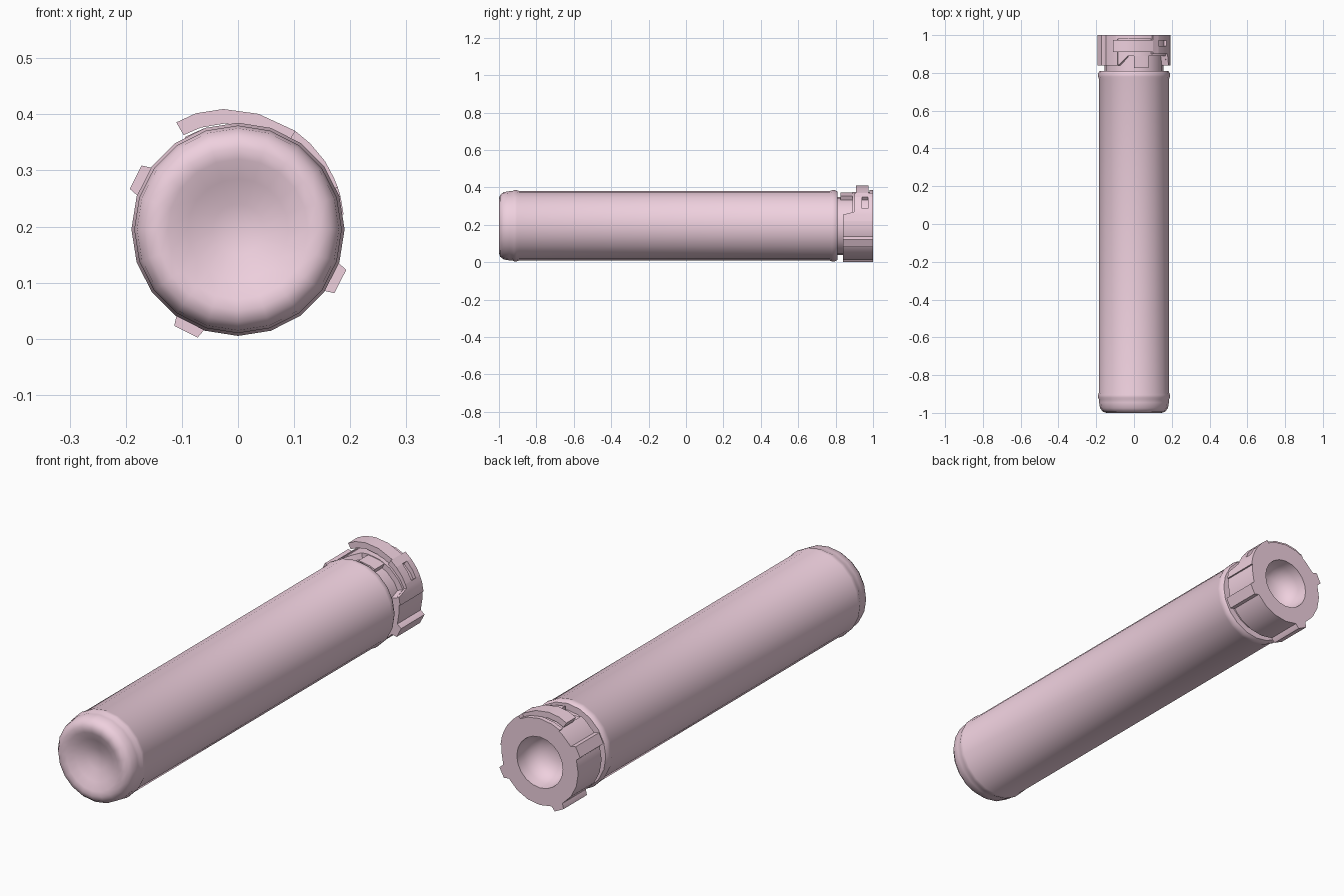
import bpy, bmesh
from math import radians, cos, sin

if "Cube" in bpy.data.objects:
    bpy.data.objects.remove(bpy.data.objects["Cube"])

CZ = 0.195      # height of the tube axis
SIDES = 20

pink = bpy.data.materials.new("pink")
pink.diffuse_color = (0.86, 0.63, 0.73, 1)
pink.use_nodes = True
pink.node_tree.nodes["Principled BSDF"].inputs["Base Color"].default_value = pink.diffuse_color


def finish(name, bm, angle=35):
    bmesh.ops.recalc_face_normals(bm, faces=bm.faces)
    me = bpy.data.meshes.new(name)
    bm.to_mesh(me)
    bm.free()
    ob = bpy.data.objects.new(name, me)
    bpy.context.collection.objects.link(ob)
    me.materials.append(pink)
    bpy.ops.object.select_all(action='DESELECT')
    ob.select_set(True)
    bpy.context.view_layer.objects.active = ob
    bpy.ops.object.shade_smooth_by_angle(angle=radians(angle))
    return ob


def polar(a, r, y):
    return (r * cos(radians(a)), y, CZ + r * sin(radians(a)))


def lathe(name, profile, angle=35):
    """Revolve (radius, y) points around the tube axis; radius 0 closes an end."""
    bm = bmesh.new()
    rings = []
    for r, y in profile:
        if r == 0:
            rings.append([bm.verts.new((0, y, CZ))] * SIDES)
        else:
            rings.append([bm.verts.new(polar(i * 360 / SIDES, r, y)) for i in range(SIDES)])
    for a, b in zip(rings, rings[1:]):
        for i in range(SIDES):
            j = (i + 1) % SIDES
            bm.faces.new(list(dict.fromkeys((a[i], a[j], b[j], b[i]))))
    return finish(name, bm, angle)


def sweep(name, stations):
    """Loft a curved block through (angle, r_in, r_out, y_front, y_back) stations."""
    bm = bmesh.new()
    rings = [[bm.verts.new(polar(a, r, y)) for r, y in ((ri, y0), (ro, y0), (ro, y1), (ri, y1))]
             for a, ri, ro, y0, y1 in stations]
    for p, q in zip(rings, rings[1:]):
        for i in range(4):
            j = (i + 1) % 4
            bm.faces.new((p[i], p[j], q[j], q[i]))
    bm.faces.new(rings[0])
    bm.faces.new(rings[-1])
    return finish(name, bm, 25)


# Long tube with dished front end and a bead near each end
lathe("tube_body", [
    (0, -0.955), (0.045, -0.963), (0.09, -0.98), (0.125, -0.996), (0.145, -1.0),
    (0.165, -0.994), (0.18, -0.975), (0.185, -0.945), (0.185, -0.93),
    (0.19, -0.92), (0.19, -0.905), (0.186, -0.892),
    (0.186, 0.768), (0.19, 0.78), (0.19, 0.797), (0.183, 0.81), (0, 0.81)], 40)

# Neck and cap core with the cupped opening
lathe("neck_and_cup", [
    (0, 0.80), (0.155, 0.80), (0.155, 1.0), (0.11, 1.0),
    (0.107, 0.96), (0.095, 0.925), (0.07, 0.90), (0.035, 0.888), (0, 0.885)])

# Cap shell, with its front edge cut away beneath the latch
sweep("cap_shell", [(a, 0.153, 0.184, 0.84, 1.0)
                    for a in [118] + list(range(126, 361, 18)) + [368]])
sweep("cap_shell_top", [(a, 0.153, 0.180, y, 1.0) for a, y in
                        ((8, 0.84), (18, 0.84), (23, 0.89), (36, 0.89), (54, 0.89),
                         (72, 0.89), (90, 0.89), (100, 0.89), (110, 0.86), (118, 0.84))])

# Grip ribs at quarter turns
for n, a in enumerate((153, 243, 333)):
    sweep(f"grip_rib_{n + 1}", [(a - 9, 0.17, 0.185, 0.84, 1.0), (a - 6.5, 0.17, 0.206, 0.84, 1.0),
                                (a + 6.5, 0.17, 0.206, 0.84, 1.0), (a + 9, 0.17, 0.185, 0.84, 1.0)])

# Locking stop on the neck, seen through the cutaway
sweep("neck_stop", [(a, 0.15, 0.177, 0.825, 0.895) for a in (64, 72, 90)])

# Latch panel: solid root, then two strips either side of a slot
sweep("latch_root", [(8, 0.17, 0.190, 0.84, 1.0), (18, 0.17, 0.192, 0.84, 1.0),
                     (23, 0.17, 0.193, 0.90, 1.0), (28, 0.17, 0.194, 0.90, 1.0)])
for name, y0, y1 in (("latch_strip_front", 0.90, 0.942), ("latch_strip_back", 0.972, 1.0)):
    sweep(name, [(28, 0.17, 0.194, y0, y1), (38, 0.17, 0.197, y0, y1), (50, 0.17, 0.200, y0, y1)])
sweep("latch_bridge", [(50, 0.17, 0.200, 0.90, 1.0), (60, 0.17, 0.203, 0.90, 1.0)])

# Free latch arm spiralling away from the cap, and the rim behind it
sweep("latch_arm", [(60, 0.175, 0.203, 0.91, 0.975), (80, 0.182, 0.209, 0.91, 0.975),
                    (97, 0.190, 0.216, 0.91, 0.975), (110, 0.193, 0.220, 0.91, 0.975),
                    (120, 0.194, 0.220, 0.91, 0.975)])
sweep("cap_rim", [(a, 0.17, 0.190, 0.98, 1.0) for a in (58, 72, 90, 108, 120)])
